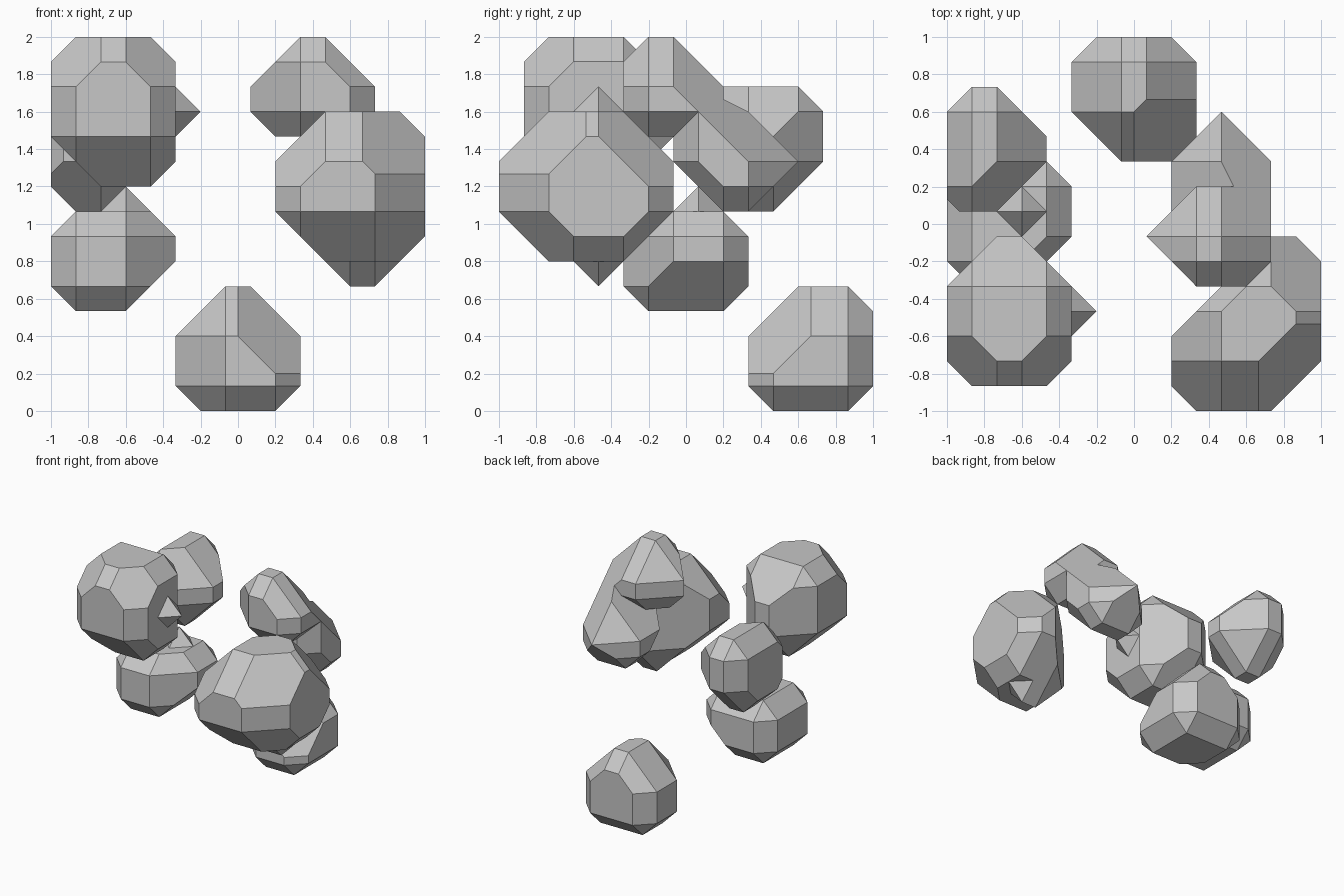
import bpy, bmesh, math
from itertools import product
from mathutils import Vector

cube = bpy.data.objects.get("Cube")
if cube:
    bpy.data.objects.remove(cube, do_unlink=True)

STEP = 2 / 15  # lattice spacing

stone = bpy.data.materials.new("stone_grey")
stone.use_nodes = True
GREY = (0.57, 0.57, 0.57, 1)
stone.diffuse_color = GREY
stone.node_tree.nodes["Principled BSDF"].inputs["Base Color"].default_value = GREY


def finish(name, bm):
    """Scale lattice units into place and make a flat shaded object."""
    for v in bm.verts:
        v.co = v.co * STEP - Vector((1, 1, 0))
    bmesh.ops.recalc_face_normals(bm, faces=bm.faces)
    mesh = bpy.data.meshes.new(name)
    bm.to_mesh(mesh)
    bm.free()
    mesh.materials.append(stone)
    bpy.context.collection.objects.link(bpy.data.objects.new(name, mesh))


def key(d):
    return "".join("+-"[s < 0] + a for s, a in zip(d, "xyz") if s)


def hull(bm, points):
    verts = [bm.verts.new(p) for p in points]
    bmesh.ops.convex_hull(bm, input=verts)


def boulder(name, lo, hi, cuts):
    """Box with its edges and corners planed off; cuts gives depths by direction."""
    bm = bmesh.new()
    hull(bm, product(*zip(lo, hi)))
    dirs = [d for d in product((-1, 0, 1), repeat=3) if sum(map(abs, d)) > 1]
    dirs.sort(key=lambda d: sum(map(abs, d)))
    for d in dirs:
        depth = cuts.get(key(d), 1)
        if 0 not in d and key(d) not in cuts:
            # corner depth follows from the three edges that meet there
            edges = [cuts.get(key([0 if i == k else s for i, s in enumerate(d)]), 1)
                     for k in range(3)]
            depth = math.ceil(sum(edges) / 2 + 0.25)
        reach = sum(s * (h if s > 0 else l) for s, l, h in zip(d, lo, hi))
        n = Vector(d)
        cut = bmesh.ops.bisect_plane(
            bm, geom=bm.verts[:] + bm.edges[:] + bm.faces[:], dist=1e-4,
            plane_co=n * ((reach - depth) / n.length_squared), plane_no=n,
            clear_outer=True)
        rim = [e for e in cut["geom_cut"]
               if isinstance(e, bmesh.types.BMEdge) and e.is_valid and e.is_boundary]
        if rim:
            bmesh.ops.holes_fill(bm, edges=rim, sides=0)
    bmesh.ops.dissolve_limit(bm, angle_limit=0.01, verts=bm.verts[:], edges=bm.edges[:])
    finish(name, bm)


def spike(name, tip, axis, ridge=(0, 0, 0)):
    """Small pyramid, or short ridge, standing out along an axis."""
    bm = bmesh.new()
    tip, axis, ridge = Vector(tip), Vector(axis), Vector(ridge)
    points = []
    for end in (tip, tip + ridge):
        points.append(end)
        for i in range(3):
            if not axis[i]:
                side = Vector([float(k == i) for k in range(3)])
                points += [end - axis + side, end - axis - side]
    hull(bm, points)
    finish(name, bm)


# Tall boulder at the upper right front, with a point on its inner side
boulder("upper_front_boulder", (0, 1, 9), (5, 7, 15),
        {"-x-z": 2, "-y-z": 2, "+y+z": 2, "+y-z": 2, "-x+y": 2, "+x+y": 2,
         "-x-y+z": 3, "+x-y+z": 3})
spike("upper_front_point", (6, 4, 12), (1, 0, 0))

# Boulder behind it
boulder("upper_back_boulder", (0, 8, 8), (4, 13, 13),
        {"+x+y": 2, "+x-y": 2, "+x+z": 2, "+y-z": 2, "-y-z": 2, "+x-z": 2,
         "-x-y": 0.5, "+x-y+z": 4})

# Boulder below the two, with a point on top
boulder("middle_boulder", (0, 5, 4), (5, 10, 8), {"+x-z": 2, "+x-y": 2})
spike("middle_point", (3, 8, 9), (0, 0, 1))

# Large boulder at the left front, with a ridge underneath
boulder("large_front_boulder", (9, 0, 6), (15, 7, 12),
        {"-y-z": 2, "-y+z": 2, "+y+z": 2, "+y-z": 2, "-x-z": 2, "-x+z": 2,
         "+x-y": 2, "-x+y": 4, "-x-y+z": 4, "+x-y+z": 4.5, "+x+y+z": 4,
         "+x-y-z": 4})
spike("large_front_ridge", (12, 4, 5), (0, 0, -1), (1, 0, 0))

# Pair of merged boulders at the left back, the lower one leaning away
boulder("upper_leaning_boulder", (8, 5, 11), (13, 9, 15),
        {"-x+y": 2, "-x-y": 2, "-x+z": 2, "+x+z": 2, "+y+z": 2,
         "-x+y+z": 4, "+x+y+z": 4, "-x-y+z": 3})
boulder("lower_leaning_boulder", (9, 7, 8), (13, 12, 13),
        {"-x+y": 2, "+x+y": 2, "+y+z": 3, "-x+z": 3, "-y-z": 2, "+y-z": 2,
         "-x+y+z": 5, "+x+y+z": 5})

# Lone boulder on the ground at the back
boulder("ground_boulder", (5, 10, 0), (10, 15, 5),
        {"-x+z": 2, "+x+z": 2, "-y+z": 2, "-x-y": 2, "+x-y+z": 4.5})
